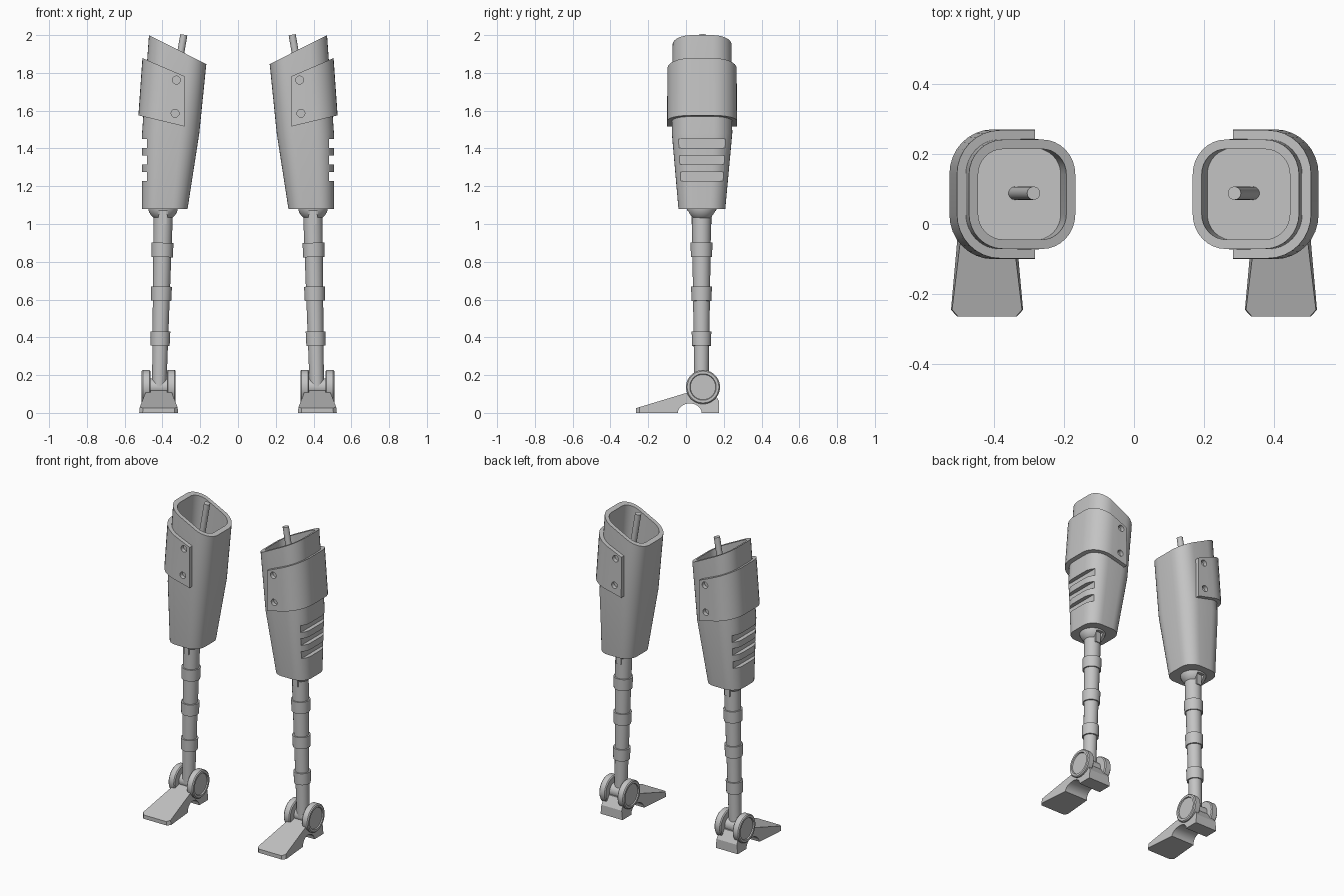
import bpy, bmesh
from math import sin, cos, pi, radians
from mathutils import Vector, Matrix

cube = bpy.data.objects.get("Cube")
if cube:
    bpy.data.objects.remove(cube)

GREY = (0.55, 0.55, 0.55, 1)
grey = bpy.data.materials.new("plain grey")
grey.use_nodes = True
grey.diffuse_color = GREY
grey.node_tree.nodes["Principled BSDF"].inputs["Base Color"].default_value = GREY
parts = []


def loft(rings):
    """Skin closed rings of equal length and cap both ends."""
    bm = bmesh.new()
    rows = [[bm.verts.new(p) for p in ring] for ring in rings]
    n = len(rows[0])
    for a, b in zip(rows, rows[1:]):
        for i in range(n):
            j = (i + 1) % n
            bm.faces.new((a[i], a[j], b[j], b[i]))
    bm.faces.new(rows[0][::-1])
    bm.faces.new(rows[-1])
    bmesh.ops.recalc_face_normals(bm, faces=bm.faces)
    return bm


def spin(profile, base, tip, sides=32):
    """Round part: profile of (distance along the axis, radius)."""
    base, axis = Vector(base), (Vector(tip) - Vector(base)).normalized()
    turn = axis.to_track_quat('Z', 'Y')
    return loft([[base + axis * t + turn @ Vector((r * cos(2 * pi * i / sides),
                  r * sin(2 * pi * i / sides), 0)) for i in range(sides)]
                 for t, r in profile])


def box(lo, hi):
    lo, hi = Vector(lo), Vector(hi)
    bm = bmesh.new()
    bmesh.ops.create_cube(bm, size=1, matrix=Matrix.Translation((lo + hi) / 2)
                          @ Matrix.Diagonal((hi - lo).to_4d()))
    return bm


def make_object(name, bm):
    mesh = bpy.data.meshes.new(name)
    bm.to_mesh(mesh)
    obj = bpy.data.objects.new(name, mesh)
    bpy.context.collection.objects.link(obj)
    return obj


def cut(bm, cutters):
    """Subtract each cutter and return the resulting bmesh."""
    body = make_object("body", bm)
    tools = [make_object("cutter", c) for c in cutters]
    for tool in tools:
        tool.hide_render = True
        mod = body.modifiers.new("cut", 'BOOLEAN')
        mod.operation, mod.solver, mod.object = 'DIFFERENCE', 'EXACT', tool
    deps = bpy.context.evaluated_depsgraph_get()
    result = bmesh.new()
    result.from_mesh(body.evaluated_get(deps).to_mesh())
    for obj in [body] + tools:
        bpy.data.objects.remove(obj)
    return result


def add_pair(name, bm):
    """Store the part for the left leg and mirrored for the right leg."""
    for side in ("left", "right"):
        if side == "right":
            bmesh.ops.scale(bm, vec=(-1, 1, 1), verts=bm.verts)
            bmesh.ops.reverse_faces(bm, faces=bm.faces)
        obj = make_object(side + "_" + name, bm)
        obj.data.materials.clear()
        obj.data.materials.append(grey)
        parts.append(obj)


# Socket cross-sections: z, x range, y range, corner radius
SECTIONS = [(1.08, .267, .508, -.04, .208, .08),
            (1.48, .205, .508, -.075, .245, .1),
            (2.05, .147, .468, -.07, .24, .1)]


def section(z):
    a, b = SECTIONS[:2] if z < SECTIONS[1][0] else SECTIONS[1:]
    t = (z - a[0]) / (b[0] - a[0])
    return [p + (q - p) * t for p, q in zip(a, b)][1:]


def corner(quarter, height, off, steps=8):
    """Arc of one rounded corner, on the surface z = height(x)."""
    arc = []
    for i in range(steps + 1):
        a = radians(quarter * 90 - 90 + 90 * i / steps)
        x = .4
        for _ in range(8):
            z = height(x)
            x0, x1, y0, y1, r = section(z)
            x = (x1 - r if quarter < 2 else x0 + r) + (r + off) * cos(a)
        y = (y1 - r if quarter in (1, 2) else y0 + r) + (r + off) * sin(a)
        arc.append(Vector((x, y, z)))
    return arc


def ring(height, off=0):
    return [p for q in range(4) for p in corner(q, height, off)]


# Hollow socket with a slanted rim and three side slots
rim = lambda x: 2.0 - (.472 - x) * .505
level = lambda z: (lambda x: z)
WALL = -.027
socket = loft([ring(level(1.08)), ring(level(1.48)), ring(rim),
               ring(rim, WALL), ring(level(1.7), WALL)])
slots = [box((.482, -.2, z), (.7, .4, z + .046)) for z in (1.228, 1.316, 1.403)]
add_pair("socket", cut(socket, slots))

# Wrap-around plate with bolt holes front and back
EDGE = .283


def strap_ring(height):
    def path(off):
        arc = corner(0, height, off) + corner(1, height, off)
        ends = []
        for p in (arc[0], arc[-1]):
            z = height(EDGE)
            y0, y1 = section(z)[2:4]
            ends.append(Vector((EDGE, y0 - off if p is arc[0] else y1 + off, z)))
        return [ends[0]] + arc + [ends[1]]
    return path(.026) + path(-.003)[::-1]


strap = loft([strap_ring(lambda x: 1.575 - (.527 - x) * .24),
              strap_ring(lambda x: 1.88 - (.51 - x) * .43)])
holes = [spin([(0, .021), (1, .021)], (x, -.4, z), (x, .6, z), 20)
         for x, z in ((.326, 1.762), (.333, 1.586))]
add_pair("socket_plate", cut(strap, holes))

# Tilted rod inside the socket
add_pair("rod", spin([(0, .019), (.345, .019)], (.346, .088, 1.662), (.287, .088, 2.0), 20))

# Slotted bowl joint below the socket
bowl = spin([(.08 * sin(a), .08 * cos(a)) for a in [radians(d) for d in range(0, 80, 8)]],
            (.397, .083, 1.095), (.397, .083, 0))
add_pair("knee_bowl", cut(bowl, [box((.372, -.2, .9), (.422, .4, 1.07))]))
add_pair("knee_tongue", box((.379, .028, 1.0), (.415, .138, 1.09)))

# Tapered shin tube with three bands
LOW, HIGH = Vector((.417, .082, .14)), Vector((.396, .082, 1.05))
add_pair("shin_tube", spin([(0, .038), (.91, .051)], LOW, HIGH))
for label, z, r in (("lower", .355, .052), ("middle", .593, .055), ("upper", .825, .058)):
    t = z - LOW.z
    add_pair(label + "_band", spin([(t, r - .002), (t + .076, r)], LOW, HIGH))

# Ankle axle and its two wheels
AX, AY, AZ = .42, .09, .137
add_pair("ankle_axle", spin([(0, .045), (.1, .045)], (AX - .05, AY, AZ), (AX, AY, AZ)))
WHEEL = [(0, .084), (.006, .09), (.041, .09), (.047, .084), (.047, .07), (.04, .067)]
for label, s in (("inner", -1), ("outer", 1)):
    add_pair(label + "_ankle_wheel",
             spin(WHEEL, (AX + s * .043, AY, AZ), (AX + s, AY, AZ), 40))

# Wedge foot with a rounded arch underneath
TOP = [(-.265, .025), (0, .105), (.05, .12), (.14, .12), (.176, .06)]


def foot_top(y):
    for (ya, za), (yb, zb) in zip(TOP, TOP[1:]):
        if y <= yb:
            return za + (zb - za) * (y - ya) / (yb - ya)
    return TOP[-1][1]


arch = [(.02 - .063 * cos(pi * i / 12), .05 * sin(pi * i / 12)) for i in range(13)]
stations = sorted([(-.265, 0), (-.245, 0), (.14, 0), (.176, 0)] + arch)
foot = []
for y, low in stations:
    width = .103 - .09 * (y + .245) if y < 0 else .08
    if y < -.25:
        width = .085
    high = foot_top(y)
    wl, wh = width - .1 * low, width - .1 * high
    foot.append([(AX - wl, y, low), (AX + wl, y, low), (AX + wh, y, high), (AX - wh, y, high)])
add_pair("foot", loft(foot))

# Smooth round surfaces, keep hard edges
bpy.ops.object.select_all(action='DESELECT')
for obj in parts:
    obj.select_set(True)
bpy.context.view_layer.objects.active = parts[0]
bpy.ops.object.shade_smooth_by_angle(angle=radians(30))
